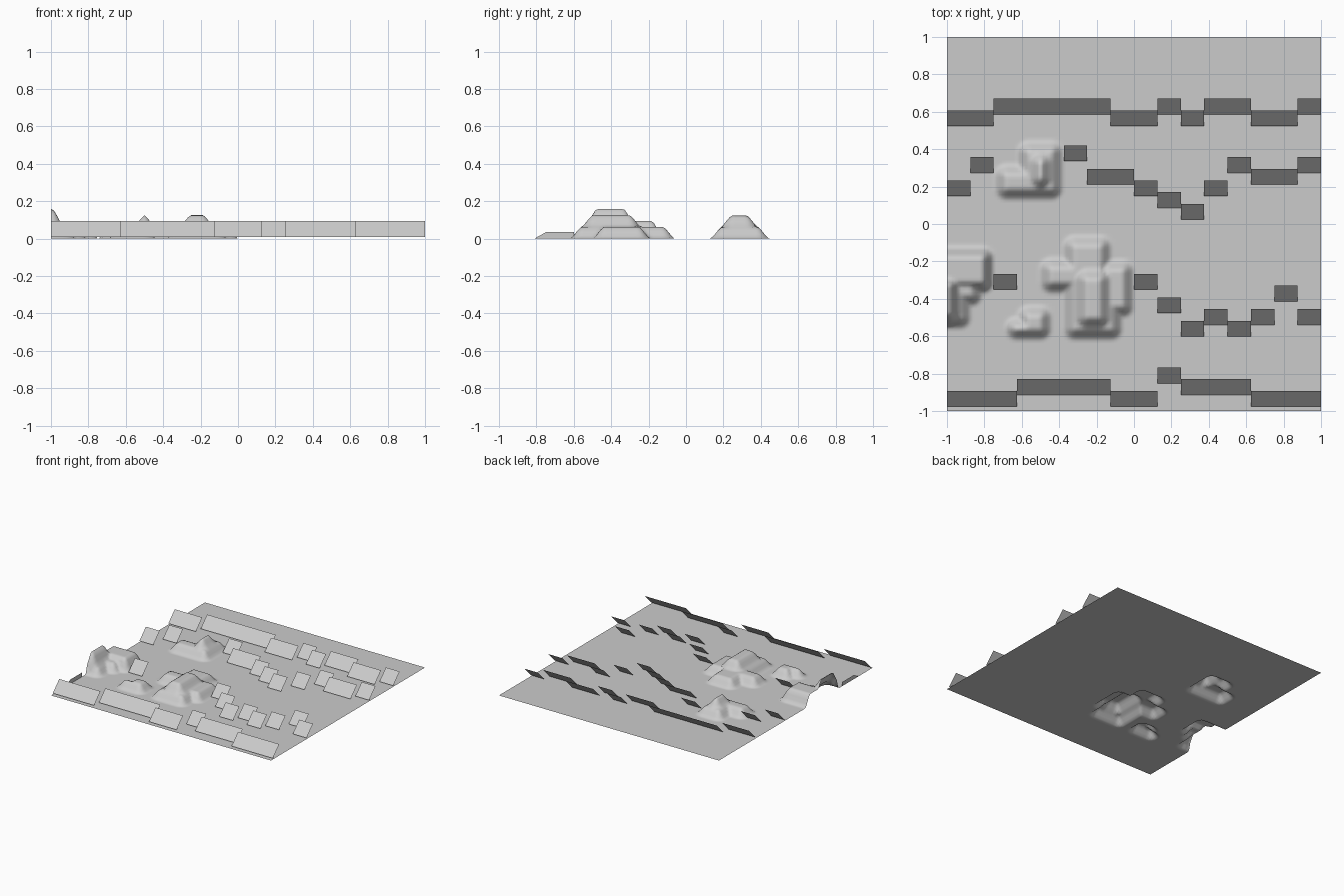
import bpy, bmesh, math

if "Cube" in bpy.data.objects:
    bpy.data.objects.remove(bpy.data.objects["Cube"])

stone = bpy.data.materials.new("stone grey")
stone.diffuse_color = (0.6, 0.6, 0.6, 1)
stone.use_nodes = True
stone.node_tree.nodes["Principled BSDF"].inputs["Base Color"].default_value = stone.diffuse_color


def finish(name, bm):
    mesh = bpy.data.meshes.new(name)
    bm.to_mesh(mesh)
    bm.free()
    mesh.materials.append(stone)
    obj = bpy.data.objects.new(name, mesh)
    bpy.context.collection.objects.link(obj)
    return obj


# Mound steps: x0, x1, y0, y1, base height, top height
steps = [
    # rear mound
    (-.745, -.38, .13, .32, 0, .0625), (-.625, -.38, .13, .445, 0, .0625),
    (-.56, -.44, .185, .385, .0625, .125),
    # large middle mound
    (-.38, -.12, -.62, -.06, 0, .0625), (-.38, -.06, -.62, -.25, 0, .0625),
    (-.505, -.2, -.37, -.18, 0, .0625), (-.2, 0, -.5, -.19, 0, .0625),
    (-.315, -.125, -.56, -.24, .0625, .125),
    # small mound
    (-.625, -.44, -.62, -.435, 0, .0625), (-.69, -.44, -.62, -.495, 0, .0625),
    # mound cut by the left edge
    (-1.2, -.75, -.37, -.12, 0, .095), (-1.2, -.81, -.44, -.2, 0, .0625),
    (-1.2, -.87, -.56, -.2, 0, .0625), (-1.2, -.93, -.54, -.27, .0625, .158),
]
SLOPE = 0.062


def height(x, y):
    z = 0
    for x0, x1, y0, y1, base, top in steps:
        dx = max(x0 + SLOPE - x, x - x1 + SLOPE, 0)
        dy = max(y0 + SLOPE - y, y - y1 + SLOPE, 0)
        t = 1 - math.hypot(dx, dy) / SLOPE
        if t > 0:
            ease = 0.5 * t + 0.5 * t * t * (3 - 2 * t)
            z = max(z, base * min(1, t * 8) + (top - base) * ease)
    return z


# Ground sheet with hollow mounds
bm = bmesh.new()
bmesh.ops.create_grid(bm, x_segments=128, y_segments=128, size=1)
for v in bm.verts:
    v.co.z = height(v.co.x, v.co.y)
for f in bm.faces:
    f.smooth = True
finish("ground", bm)

# Low lip standing on the left edge
bm = bmesh.new()
bm.faces.new([bm.verts.new((-1, y, z)) for y, z in
              ((-.6, 0), (-.6, .034), (-.75, .034), (-.81, 0))])
finish("edge_lip", bm)

# Slanted slabs per row: x start and end in eighths, y centre in sixteenths
rows = {
    "rear_slabs": [(-8, -6, 9), (-6, -1, 10), (-1, 1, 9), (1, 2, 10),
                   (2, 3, 9), (3, 5, 10), (5, 7, 9), (7, 8, 10)],
    "upper_slabs": [(-8, -7, 3), (-7, -6, 5), (-3, -2, 6), (-2, 0, 4), (0, 1, 3),
                    (1, 2, 2), (2, 3, 1), (3, 4, 3), (4, 5, 5), (5, 7, 4), (7, 8, 5)],
    "lower_slabs": [(-6, -5, -5), (0, 1, -5), (1, 2, -7), (2, 3, -9), (3, 4, -8),
                    (4, 5, -9), (5, 6, -8), (6, 7, -6), (7, 8, -8)],
    "front_slabs": [(-8, -5, -15), (-5, -1, -14), (-1, 1, -15), (1, 2, -13),
                    (2, 5, -14), (5, 8, -15)],
}
for name, slabs in rows.items():
    bm = bmesh.new()
    for a, b, k in slabs:
        x0, x1, y = a / 8, b / 8, k / 16 + .003
        bm.faces.new([bm.verts.new(c) for c in (
            (x0, y - .042, .009), (x1, y - .042, .009),
            (x1, y + .042, .094), (x0, y + .042, .094))])
    finish(name, bm)
